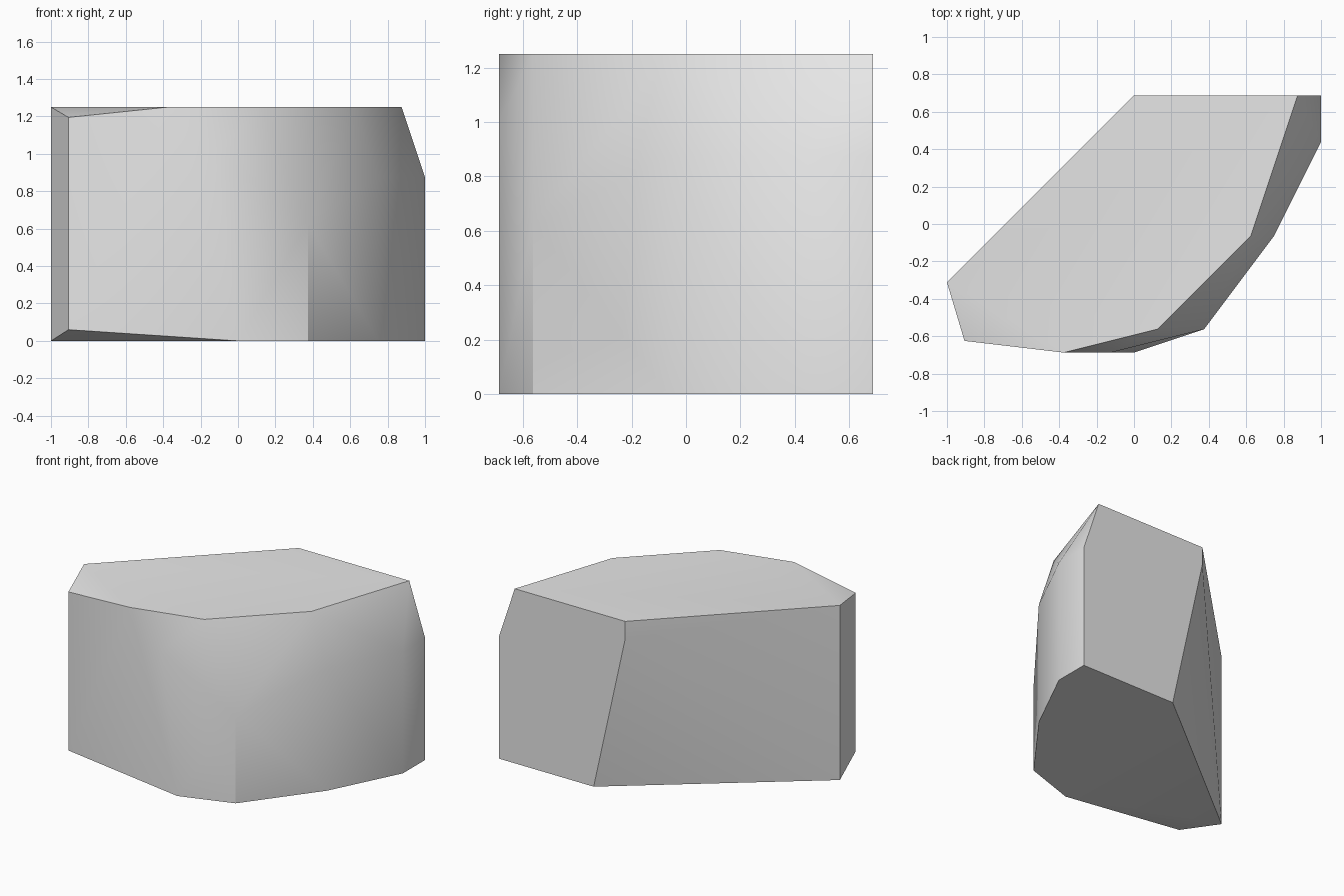
import bpy
import bmesh
import math

cube = bpy.data.objects.get("Cube")
if cube:
    bpy.data.objects.remove(cube, do_unlink=True)

# Stone material
stone = bpy.data.materials.new("stone grey")
stone.use_nodes = True
grey = (0.8, 0.8, 0.8, 1.0)
stone.diffuse_color = grey
stone.node_tree.nodes["Principled BSDF"].inputs["Base Color"].default_value = grey

# Corner heights
TOP, SHOULDER = 1.25, 0.875
FRONT, BACK = -0.6875, 0.6875

# Outline of the flat top
top_rim = [(-1, -0.3125), (0, BACK), (0.875, BACK), (0.625, -0.0625),
           (0.125, -0.5625), (-0.375, FRONT)]
# Outline of the flat base
base_rim = [(-1, -0.3125), (0.25, BACK), (1, BACK), (1, 0.4375),
            (0.75, -0.0625), (0.375, -0.5625), (0, FRONT)]
# Broken shoulder on the left side
shoulder = [(1, BACK), (1, 0.4375), (0.75, -0.0625)]
# Chipped corners on the front and back
chips = [(-0.906, -0.625, 1.195), (-0.906, -0.625, 0.06),
         (-0.125, FRONT, 1.0), (0.375, -0.5625, 0.625), (0, BACK, 1.125)]

corners = list(chips)
for rim, height in ((top_rim, TOP), (base_rim, 0.0), (shoulder, SHOULDER)):
    corners += [(x, y, height) for x, y in rim]

# Boulder: faceted hull round the corners, flat regions merged
bm = bmesh.new()
for co in corners:
    bm.verts.new(co)
bmesh.ops.convex_hull(bm, input=bm.verts[:])
bmesh.ops.dissolve_limit(bm, angle_limit=math.radians(0.5),
                         verts=bm.verts[:], edges=bm.edges[:])
bmesh.ops.recalc_face_normals(bm, faces=bm.faces[:])

mesh = bpy.data.meshes.new("boulder")
bm.to_mesh(mesh)
bm.free()
mesh.materials.append(stone)
boulder = bpy.data.objects.new("boulder", mesh)
bpy.context.collection.objects.link(boulder)

# Soft facets, crisp main edges
bpy.ops.object.select_all(action='DESELECT')
boulder.select_set(True)
bpy.context.view_layer.objects.active = boulder
bpy.ops.object.shade_smooth_by_angle(angle=math.radians(30))
